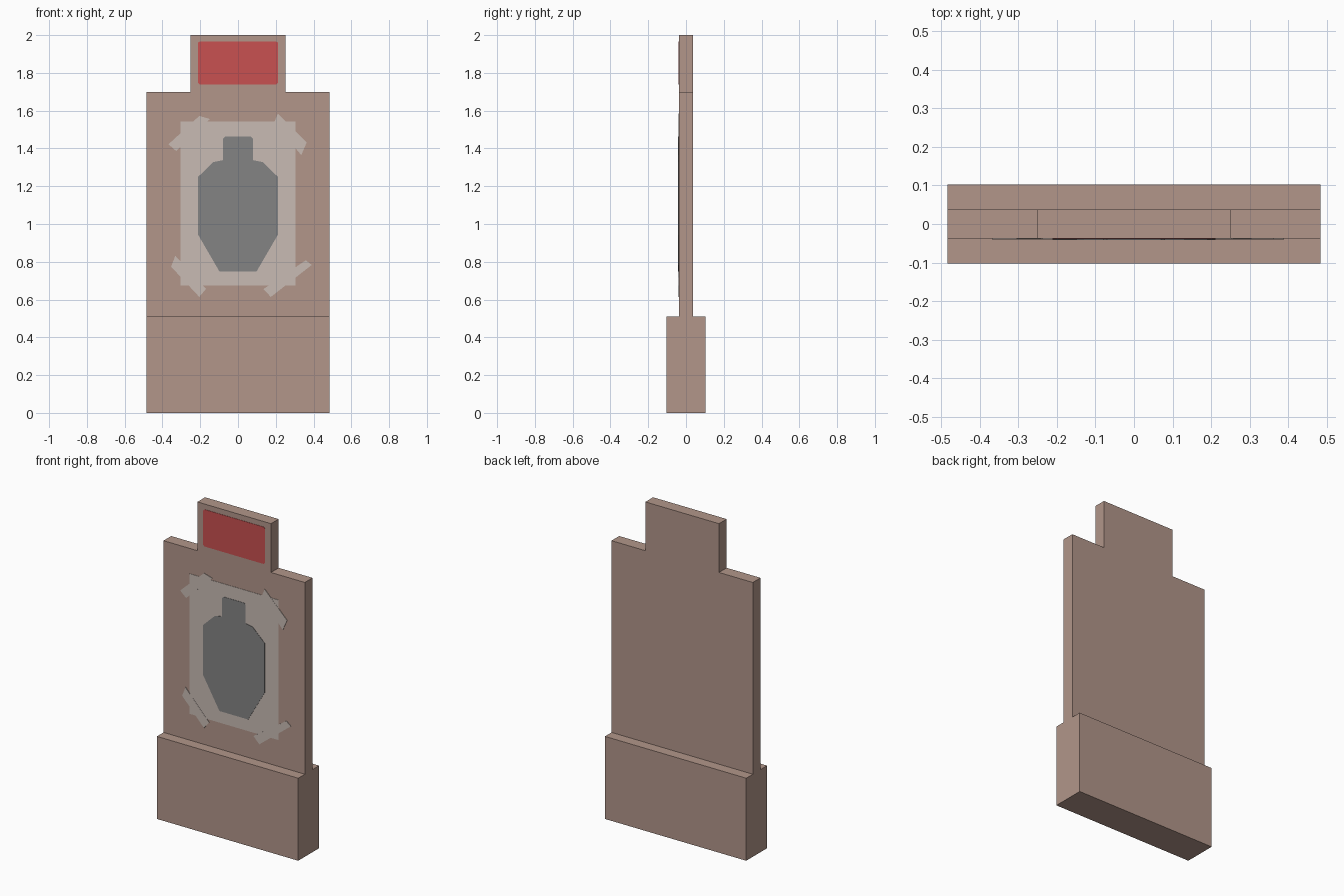
import bpy, bmesh

if "Cube" in bpy.data.objects:
    bpy.data.objects.remove(bpy.data.objects["Cube"])

def make_material(name, rgb):
    m = bpy.data.materials.new(name)
    m.diffuse_color = (*rgb, 1)
    m.use_nodes = True
    m.node_tree.nodes["Principled BSDF"].inputs["Base Color"].default_value = m.diffuse_color
    return m

CARDBOARD = make_material("cardboard_brown", (0.445, 0.305, 0.254))
RED = make_material("head_red", (0.578, 0.082, 0.082))
PAPER = make_material("paper_white", (0.578, 0.497, 0.456))
GREY = make_material("silhouette_grey", (0.231, 0.231, 0.231))

def slab(name, outline, y_front, y_back, material):
    """Extrude an x-z outline from y_front to y_back."""
    bm = bmesh.new()
    face = bm.faces.new([bm.verts.new((x, y_front, z)) for x, z in outline])
    ext = bmesh.ops.extrude_face_region(bm, geom=[face])
    verts = [g for g in ext["geom"] if isinstance(g, bmesh.types.BMVert)]
    bmesh.ops.translate(bm, verts=verts, vec=(0, y_back - y_front, 0))
    bmesh.ops.recalc_face_normals(bm, faces=bm.faces)
    mesh = bpy.data.meshes.new(name)
    bm.to_mesh(mesh)
    bm.free()
    mesh.materials.append(material)
    obj = bpy.data.objects.new(name, mesh)
    bpy.context.collection.objects.link(obj)
    return obj

def mirrored(half):
    """Close a right-hand half outline (bottom to top) across x = 0."""
    return half + [(-x, z) for x, z in reversed(half)]

def chamfered(w, z0, z1, c):
    return mirrored([(w - c, z0), (w, z0 + c), (w, z1 - c), (w - c, z1)])

W, HEAD_W = 0.484, 0.252
BASE_Y, PANEL_Y = 0.102, 0.0375
BASE_Z, SHOULDER_Z = 0.511, 1.698

# Thick foot block and thin stepped panel
slab("base_block", mirrored([(W, 0), (W, BASE_Z)]), -BASE_Y, BASE_Y, CARDBOARD)
slab("target_panel", mirrored([(W, BASE_Z), (W, SHOULDER_Z),
                               (HEAD_W, SHOULDER_Z), (HEAD_W, 2.0)]),
     -PANEL_Y, PANEL_Y, CARDBOARD)

def plate(name, outline, thickness, material):
    slab(name, outline, -PANEL_Y - thickness, -PANEL_Y, material)

# Painted head zone
plate("head_zone", chamfered(0.211, 1.738, 1.967, 0.008), 0.002, RED)

# Paper sheet with its silhouette
plate("paper_sheet", mirrored([(0.305, 0.675), (0.305, 1.542)]), 0.002, PAPER)
plate("silhouette", mirrored([
    (0.098, 0.748), (0.211, 0.943), (0.211, 1.25), (0.130, 1.328),
    (0.080, 1.338), (0.080, 1.452), (0.070, 1.462)]), 0.004, GREY)

# Tape strips across the paper corners
TAPES = {
    "top_left": [(-0.368, 1.422), (-0.327, 1.386), (-0.148, 1.556), (-0.205, 1.572)],
    "top_right": [(0.211, 1.584), (0.364, 1.432), (0.335, 1.365), (0.190, 1.535)],
    "bottom_left": [(-0.332, 0.832), (-0.354, 0.774), (-0.205, 0.614), (-0.169, 0.657)],
    "bottom_right": [(0.134, 0.655), (0.174, 0.614), (0.390, 0.783), (0.359, 0.808)],
}
for corner, outline in TAPES.items():
    plate("tape_" + corner, outline, 0.003, PAPER)
